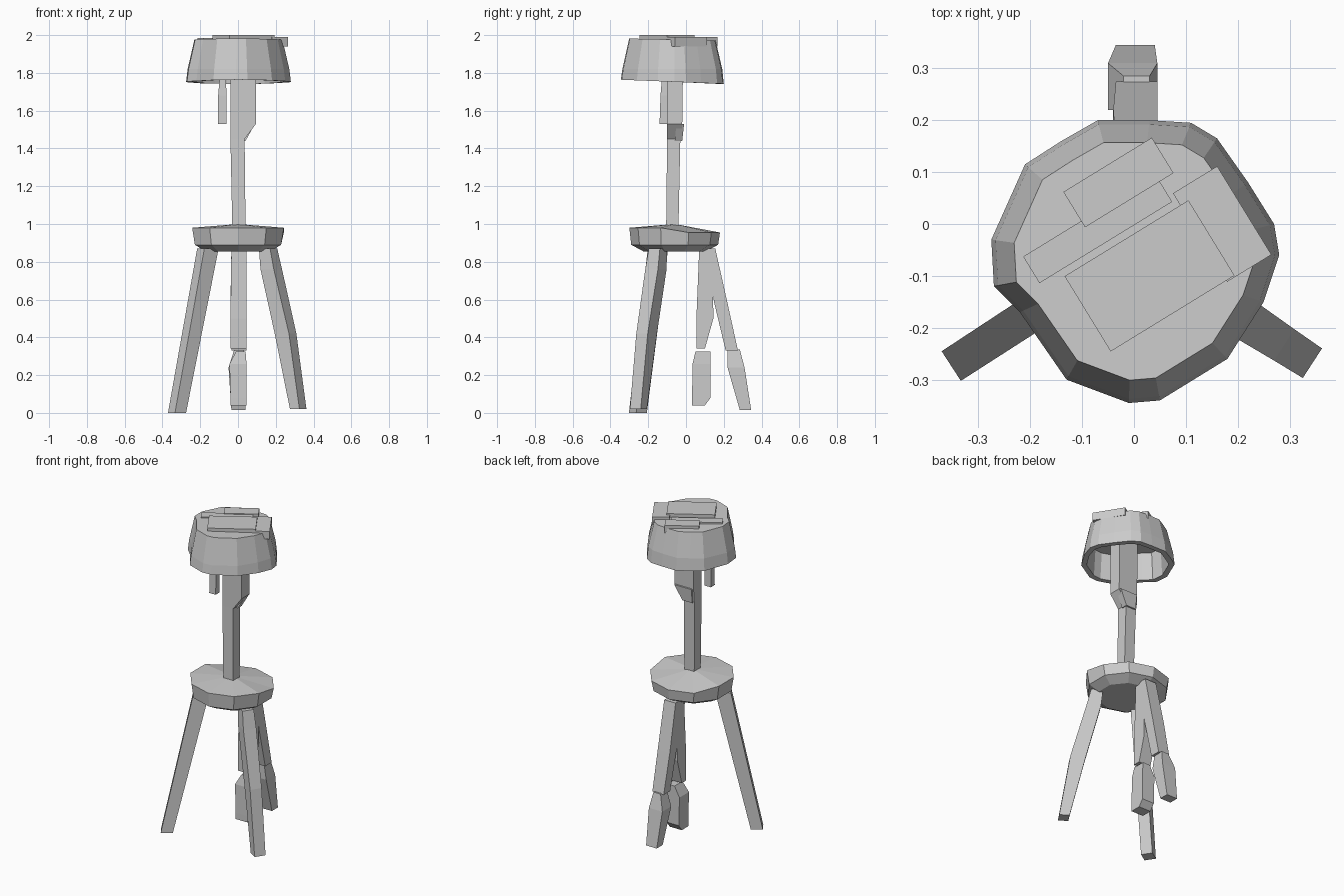
import bpy, bmesh, math
from mathutils import Vector


def make(name, bm):
    bmesh.ops.recalc_face_normals(bm, faces=bm.faces)
    me = bpy.data.meshes.new(name)
    bm.to_mesh(me)
    bm.free()
    ob = bpy.data.objects.new(name, me)
    bpy.context.collection.objects.link(ob)
    return ob


def loft(name, rings):
    """Skin matching closed rings of points and cap both ends."""
    bm = bmesh.new()
    vs = [[bm.verts.new(p) for p in r] for r in rings]
    n = len(vs[0])
    for a, b in zip(vs, vs[1:]):
        for i in range(n):
            j = (i + 1) % n
            bm.faces.new((a[i], a[j], b[j], b[i]))
    bm.faces.new(vs[0][::-1])
    bm.faces.new(vs[-1])
    return make(name, bm)


def rect(x0, x1, y0, y1, z):
    return [(x0, y0, z), (x1, y0, z), (x1, y1, z), (x0, y1, z)]


def beam(name, *sections):
    return loft(name, [rect(*s) for s in sections])


def leg(name, stations, angle):
    """Leg through (radius, z, half depth, half width) stations, turned to an angle."""
    d = Vector((math.cos(angle), math.sin(angle), 0))
    s = Vector((-d.y, d.x, 0))
    rings = []
    for r, z, hd, hw in stations:
        c = d * r + Vector((0, -0.045, z))
        rings.append([c + d * a * hd + s * b * hw
                      for a, b in ((-1, -1), (1, -1), (1, 1), (-1, 1))])
    return loft(name, rings)


# Lamp shade: hollow faceted drum, closed at the top
outline = [(0.03, 0.2), (0.11, 0.195), (0.16, 0.165), (0.22, 0.08), (0.27, 0), (0.28, -0.06),
           (0.25, -0.15), (0.18, -0.26), (0.05, -0.34), (-0.01, -0.345), (-0.13, -0.3),
           (-0.22, -0.17), (-0.27, -0.12), (-0.275, -0.03), (-0.21, 0.115), (-0.14, 0.16),
           (-0.07, 0.2)]


def shade_ring(scale, z, tilt=0.0):
    return [(x * scale, -0.07 + (y + 0.07) * scale, z - tilt * y) for x, y in outline]


loft("lamp_shade", [shade_ring(0.84, 1.93), shade_ring(0.88, 1.75, 0.04),
                    shade_ring(1.0, 1.75, 0.04), shade_ring(0.97, 1.82),
                    shade_ring(0.84, 1.975, 0.02)])

# Split panels across the top of the shade (centre x, y, length, width, top z)
for i, (x, y, l, w, z) in enumerate([(0.03, -0.1, 0.28, 0.17, 2.0),
                                     (-0.07, -0.01, 0.3, 0.06, 1.985),
                                     (-0.03, 0.08, 0.2, 0.08, 1.99),
                                     (0.17, 0.0, 0.1, 0.2, 1.99)]):
    pts = [(-l / 2, -w / 2), (l / 2, -w / 2), (l / 2, w / 2), (-l / 2, w / 2)]
    c, s = math.cos(0.55), math.sin(0.55)
    loft(f"shade_top_panel_{i + 1}",
         [[(x + a * c - b * s, y + a * s + b * c, h) for a, b in pts] for h in (1.94, z)])

# Pole with wider socket block, and pull switch
beam("pole", (-0.03, 0.04, -0.105, -0.04, 0.98), (-0.04, 0.035, -0.1, -0.03, 1.45),
     (-0.04, 0.035, -0.1, -0.025, 1.6))
beam("pole_collar", (-0.03, 0.04, -0.06, -0.02, 1.44), (-0.03, 0.09, -0.05, -0.01, 1.53))
beam("socket_block", (-0.04, 0.035, -0.1, -0.025, 1.45), (-0.04, 0.095, -0.1, -0.02, 1.53),
     (-0.04, 0.095, -0.1, -0.015, 1.9))
beam("pull_switch", (-0.105, -0.06, -0.14, -0.1, 1.53), (-0.105, -0.06, -0.135, -0.1, 1.68),
     (-0.09, -0.07, -0.12, -0.1, 1.86))

# Round table top, domed slightly at the pole
bm = bmesh.new()
N = 10
rings = []
for rx, ry, z, cy in ((0.18, 0.165, 0.855, -0.06), (0.24, 0.23, 0.89, -0.06),
                      (0.255, 0.24, 0.965, -0.06)):
    rings.append([bm.verts.new((rx * math.cos(2 * math.pi * (i + 0.5) / N),
                                cy + ry * math.sin(2 * math.pi * (i + 0.5) / N),
                                z + (0.015 if i >= 4 and z > 0.9 else -0.01 if z > 0.9 else 0)))
                  for i in range(N)])
apex = bm.verts.new((0.0, -0.06, 1.0))
for a, b in zip(rings, rings[1:]):
    for i in range(N):
        bm.faces.new((a[i], a[(i + 1) % N], b[(i + 1) % N], b[i]))
for i in range(N):
    bm.faces.new((rings[-1][i], rings[-1][(i + 1) % N], apex))
bm.faces.new(rings[0])
make("table_top", bm)

# Splayed front legs and two-part back leg
leg("front_leg_left", [(0.19, 0.87, 0.045, 0.035), (0.385, 0.0, 0.035, 0.034)],
    math.radians(213))
leg("front_leg_right", [(0.19, 0.87, 0.035, 0.035), (0.21, 0.76, 0.042, 0.04),
                        (0.30, 0.42, 0.045, 0.036), (0.38, 0.02, 0.03, 0.034)],
    math.radians(-33))
beam("back_leg_upper", (-0.035, 0.045, 0.1, 0.155, 0.87), (-0.04, 0.045, 0.15, 0.22, 0.58),
     (-0.035, 0.045, 0.21, 0.275, 0.33))
beam("back_leg_lower", (-0.02, 0.03, 0.22, 0.285, 0.335), (-0.05, 0.045, 0.22, 0.31, 0.24),
     (-0.035, 0.04, 0.285, 0.345, 0.015))

# Hanging cord beside the back leg
beam("cord_upper", (-0.035, 0.045, 0.07, 0.14, 0.87), (-0.04, 0.045, 0.055, 0.145, 0.5),
     (-0.04, 0.045, 0.055, 0.1, 0.34))
beam("cord_lower", (-0.01, 0.04, 0.05, 0.13, 0.325), (-0.045, 0.045, 0.035, 0.13, 0.26),
     (-0.04, 0.045, 0.032, 0.13, 0.08), (-0.04, 0.045, 0.032, 0.1, 0.04))
